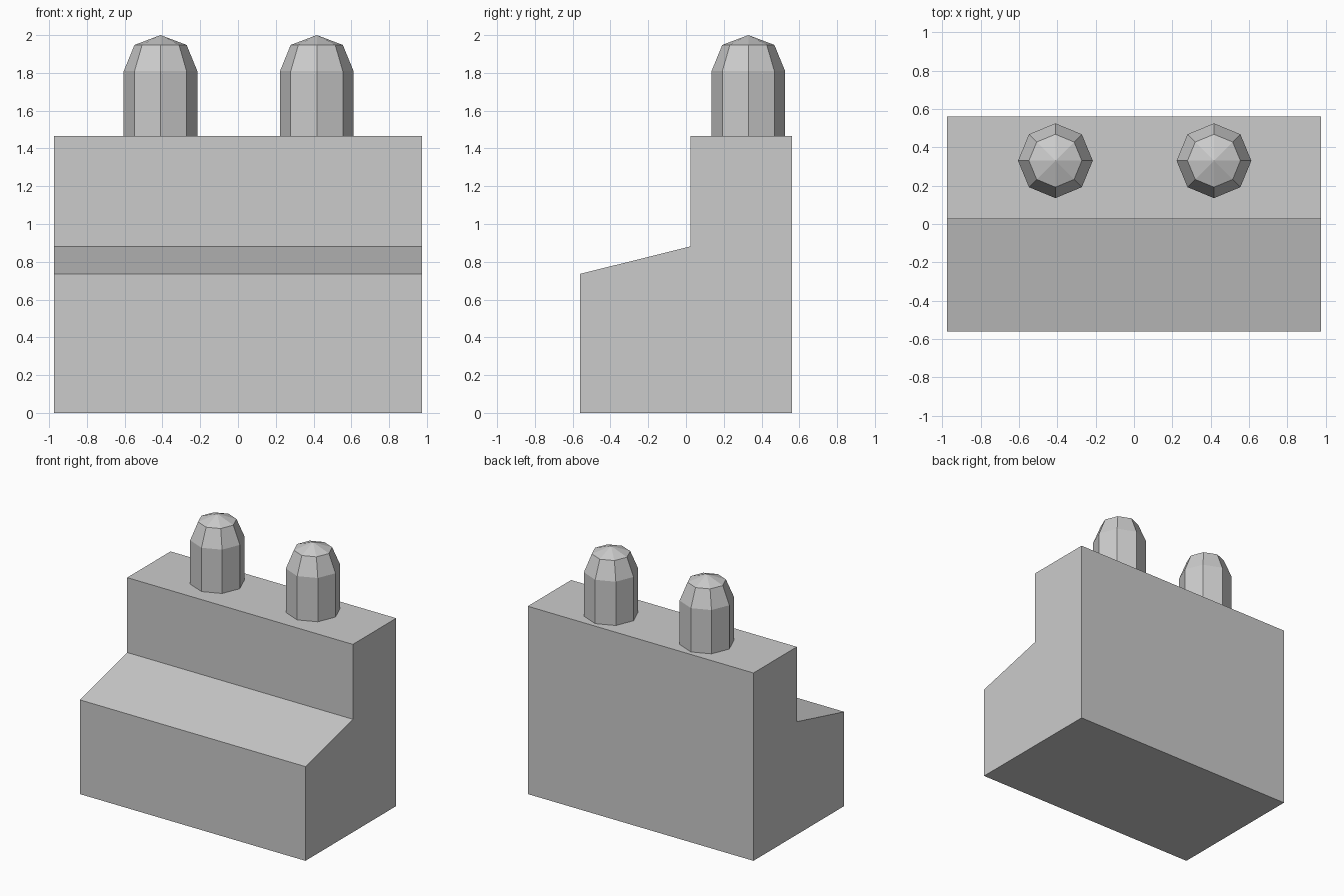
import bpy, bmesh
from math import cos, sin, pi

if "Cube" in bpy.data.objects:
    bpy.data.objects.remove(bpy.data.objects["Cube"])


def make_object(name, bm):
    bmesh.ops.recalc_face_normals(bm, faces=bm.faces[:])
    mesh = bpy.data.meshes.new(name)
    bm.to_mesh(mesh)
    bm.free()
    obj = bpy.data.objects.new(name, mesh)
    bpy.context.collection.objects.link(obj)
    return obj


TOP = 1.467

# Stepped body: side profile (y, z) extruded along x
HALF_WIDTH = 0.975
profile = [(-0.56, 0), (0.56, 0), (0.56, TOP), (0.025, TOP),
           (0.025, 0.882), (-0.56, 0.736)]
bm = bmesh.new()
face = bm.faces.new([bm.verts.new((-HALF_WIDTH, y, z)) for y, z in profile])
side = bmesh.ops.extrude_face_region(bm, geom=[face])
verts = [g for g in side["geom"] if isinstance(g, bmesh.types.BMVert)]
bmesh.ops.translate(bm, verts=verts, vec=(2 * HALF_WIDTH, 0, 0))
# Extruding keeps or drops the start cap depending on context: ensure it is closed
bmesh.ops.holes_fill(bm, edges=[e for e in bm.edges if e.is_boundary], sides=0)
make_object("stepped_body", bm)


# Octagonal pegs: rings of (radius, z) closed by a shallow pointed cap
def peg(name, x, y, sides=8):
    bm = bmesh.new()
    rings = []
    for r, z in [(0.195, TOP), (0.195, 1.809), (0.138, 1.948)]:
        rings.append([bm.verts.new((r * cos(2 * pi * i / sides),
                                    r * sin(2 * pi * i / sides), z))
                      for i in range(sides)])
    apex = bm.verts.new((0, 0, 2.0))
    bm.faces.new(rings[0][::-1])
    for i in range(sides):
        j = (i + 1) % sides
        for low, high in zip(rings, rings[1:]):
            bm.faces.new((low[i], low[j], high[j], high[i]))
        bm.faces.new((rings[-1][i], rings[-1][j], apex))
    make_object(name, bm).location = (x, y, 0)


peg("left_peg", -0.41, 0.33)
peg("right_peg", 0.417, 0.33)
